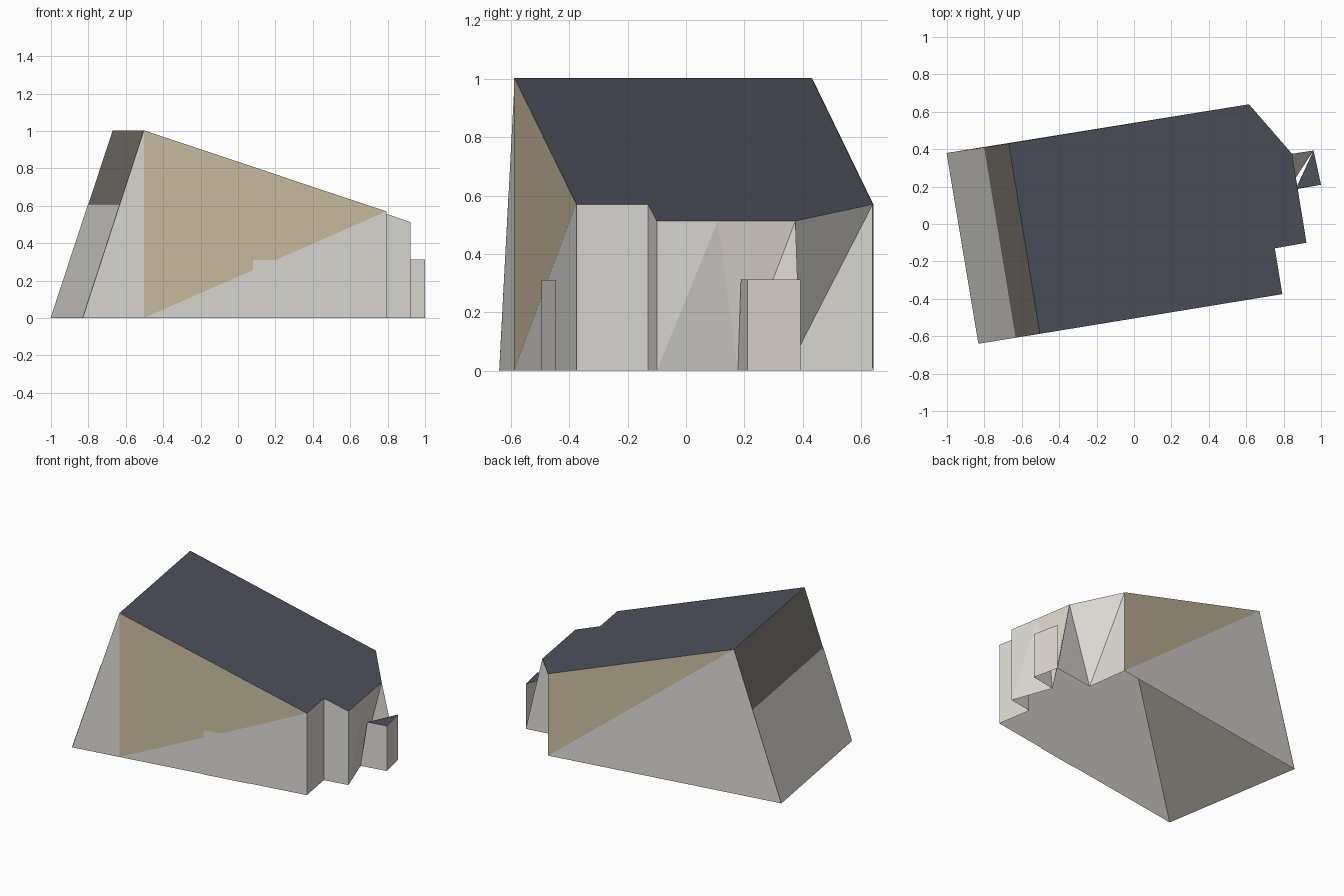
import bpy
from mathutils import Vector

cube = bpy.data.objects.get("Cube")
if cube:
    bpy.data.objects.remove(cube, do_unlink=True)


def make_material(name, rgb):
    """Flat colour from 8-bit display values, stored as linear."""
    linear = [((c / 255 + 0.055) / 1.055) ** 2.4 for c in rgb]
    mat = bpy.data.materials.new(name)
    mat.use_nodes = True
    mat.diffuse_color = (*linear, 1)
    mat.node_tree.nodes["Principled BSDF"].inputs["Base Color"].default_value = (*linear, 1)
    return mat


wall_grey = make_material("wall grey", (222, 220, 214))
warm_grey = make_material("warm grey", (222, 217, 208))
tan = make_material("tan cladding", (205, 191, 163))
dark_grey = make_material("dark grey", (126, 122, 114))
slate = make_material("slate roof", (77, 81, 92))


def build(name, faces, mat, lift=0.0):
    """Join polygons into one object; lift moves each along its normal."""
    verts, polys, index = [], [], {}
    for face in faces:
        normal = (face[1] - face[0]).cross(face[2] - face[0]).normalized()
        poly = []
        for p in face:
            q = p + normal * lift
            key = tuple(round(c, 5) for c in q)
            if key not in index:
                index[key] = len(verts)
                verts.append(q)
            poly.append(index[key])
        polys.append(poly)
    mesh = bpy.data.meshes.new(name)
    mesh.from_pydata(verts, [], polys)
    mesh.materials.append(mat)
    obj = bpy.data.objects.new(name, mesh)
    bpy.context.collection.objects.link(obj)
    return obj


def at(x, y, z=0.0):
    return Vector((x, y, z))


def raised(p, z):
    return Vector((p.x, p.y, z))


# Ground corners
back_left, front_left = at(-1.0, 0.38), at(-0.83, -0.64)
front_right = at(0.793, -0.375)
notch_in, notch_out = at(0.753, -0.13), at(0.922, -0.10)
back_right = at(0.615, 0.64)
inner, recess = at(0.82, 0.178), at(0.656, 0.347)
porch_back, porch_front = at(0.96, 0.393), at(1.0, 0.21)

# Roof corners
ridge_front, ridge_back = at(-0.503, -0.587, 1.003), at(-0.67, 0.43, 1.003)
eave_front, eave_back = raised(front_right, 0.57), raised(back_right, 0.57)
eave_in, eave_out = raised(notch_in, 0.57), raised(notch_out, 0.513)
eave_corner = at(0.845, 0.375, 0.513)
eave_mid = eave_out.lerp(eave_corner, 0.44)

# Main walls, open underneath
build("main_walls", [
    [front_left, front_right, eave_front, ridge_front],
    [back_right, back_left, ridge_back, eave_back],
    [front_right, notch_in, eave_in, eave_front],
    [notch_in, notch_out, eave_out, eave_in],
    [notch_out, eave_mid, eave_out],
    [notch_out, inner, eave_mid],
    [porch_back, recess, eave_corner],
    [recess, eave_back, eave_corner],
    [recess, back_right, eave_back],
], wall_grey)

# Leaning panels beside the porch
build("porch_side_panels", [
    [inner, eave_corner, eave_mid],
    [inner, porch_back, eave_corner],
], warm_grey)

# Single-pitch roof
build("roof", [[ridge_front, eave_front, eave_in, eave_out, eave_mid,
                eave_corner, eave_back, ridge_back]], slate)

# Leaning left wall: dark sheet with a grey panel over its lower part
build("left_wall", [[back_left, front_left, ridge_front, ridge_back]], dark_grey)
build("lower_left_panel", [[
    back_left, front_left,
    front_left.lerp(ridge_front, 0.608), back_left.lerp(ridge_back, 0.608),
]], wall_grey, 0.002)

# Triangular tan cladding, front and back
build("front_cladding", [[raised(ridge_front, 0), eave_front, ridge_front]], tan, 0.002)
build("back_cladding", [[back_right, ridge_back, eave_back]], tan, 0.002)

# Front door plate
door_a, door_b = at(0.08, -0.492), at(0.39, -0.441)
build("front_door", [[door_a, door_b, raised(door_b, 0.31), raised(door_a, 0.31)]],
      wall_grey, 0.004)

# Small porch with a triangular roof
HEIGHT = 0.313
porch_joint = at(0.865, 0.188, HEIGHT)
top_front, top_back = raised(porch_front, HEIGHT), raised(porch_back, HEIGHT)
build("porch_front_wall", [[inner, porch_front, top_front, porch_joint]], wall_grey)
build("porch_outer_wall", [[porch_front, porch_back, top_back, top_front]], warm_grey)
build("porch_roof", [[porch_joint, top_front, top_back]], slate)
